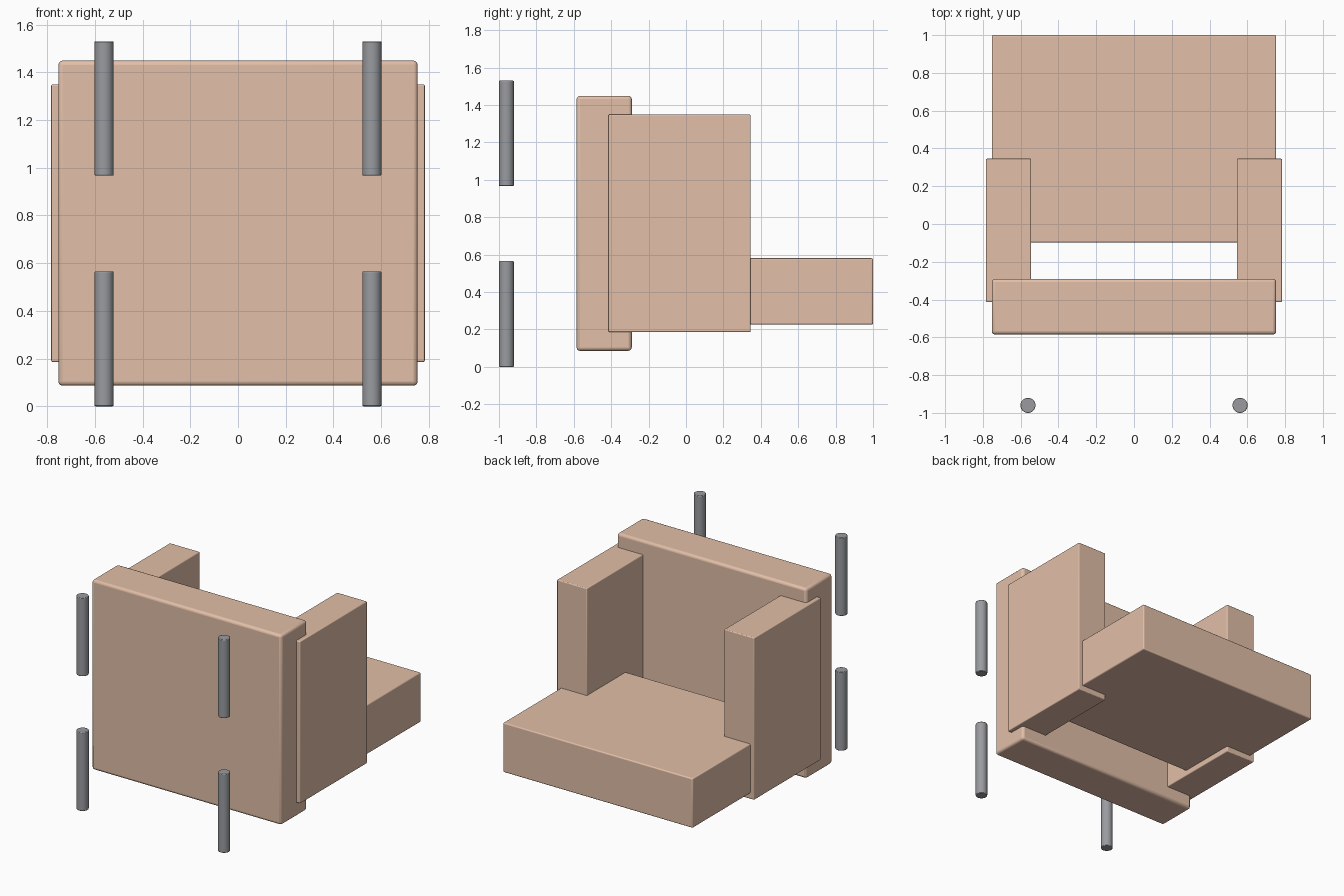
import bpy, bmesh

if "Cube" in bpy.data.objects:
    bpy.data.objects.remove(bpy.data.objects["Cube"])

def material(name, colour):
    m = bpy.data.materials.new(name)
    m.diffuse_color = colour
    m.use_nodes = True
    m.node_tree.nodes["Principled BSDF"].inputs["Base Color"].default_value = m.diffuse_color
    return m

fabric = material("fabric", (0.76, 0.52, 0.39, 1))
metal = material("dark_metal", (0.32, 0.33, 0.35, 1))

def finish(name, bm, mat, bevel, segments=3):
    me = bpy.data.meshes.new(name)
    bm.to_mesh(me)
    bm.free()
    ob = bpy.data.objects.new(name, me)
    bpy.context.collection.objects.link(ob)
    me.materials.append(mat)
    mod = ob.modifiers.new("soft_edges", 'BEVEL')
    mod.width, mod.segments = bevel, segments
    mod.limit_method = 'ANGLE'
    bpy.ops.object.select_all(action='DESELECT')
    bpy.context.view_layer.objects.active = ob
    ob.select_set(True)
    bpy.ops.object.shade_smooth_by_angle()
    return ob

def box(name, lo, hi, bevel):
    bm = bmesh.new()
    bmesh.ops.create_cube(bm, size=1)
    for v in bm.verts:
        v.co = [l + (c + 0.5) * (h - l) for c, l, h in zip(v.co, lo, hi)]
    return finish(name, bm, fabric, bevel)

def leg(name, x, z0, z1):
    bm = bmesh.new()
    bmesh.ops.create_cone(bm, cap_ends=True, segments=32, radius1=0.04,
                          radius2=0.04, depth=z1 - z0)
    bmesh.ops.translate(bm, verts=bm.verts, vec=(x, -0.96, (z0 + z1) / 2))
    return finish(name, bm, metal, 0.004, 2)

# upholstered blocks
box("backrest", (-0.753, -0.585, 0.086), (0.753, -0.29, 1.449), 0.018)
box("seat", (-0.753, -0.098, 0.226), (0.753, 1.0, 0.581), 0.008)
for side, s in (("left", -1), ("right", 1)):
    xs = sorted((s * 0.545, s * 0.783))
    box(side + "_arm", (xs[0], -0.414, 0.186), (xs[1], 0.346, 1.349), 0.006)
    # loose round legs
    leg(side + "_lower_leg", s * 0.5615, 0.0, 0.565)
    leg(side + "_upper_leg", s * 0.5615, 0.967, 1.53)
